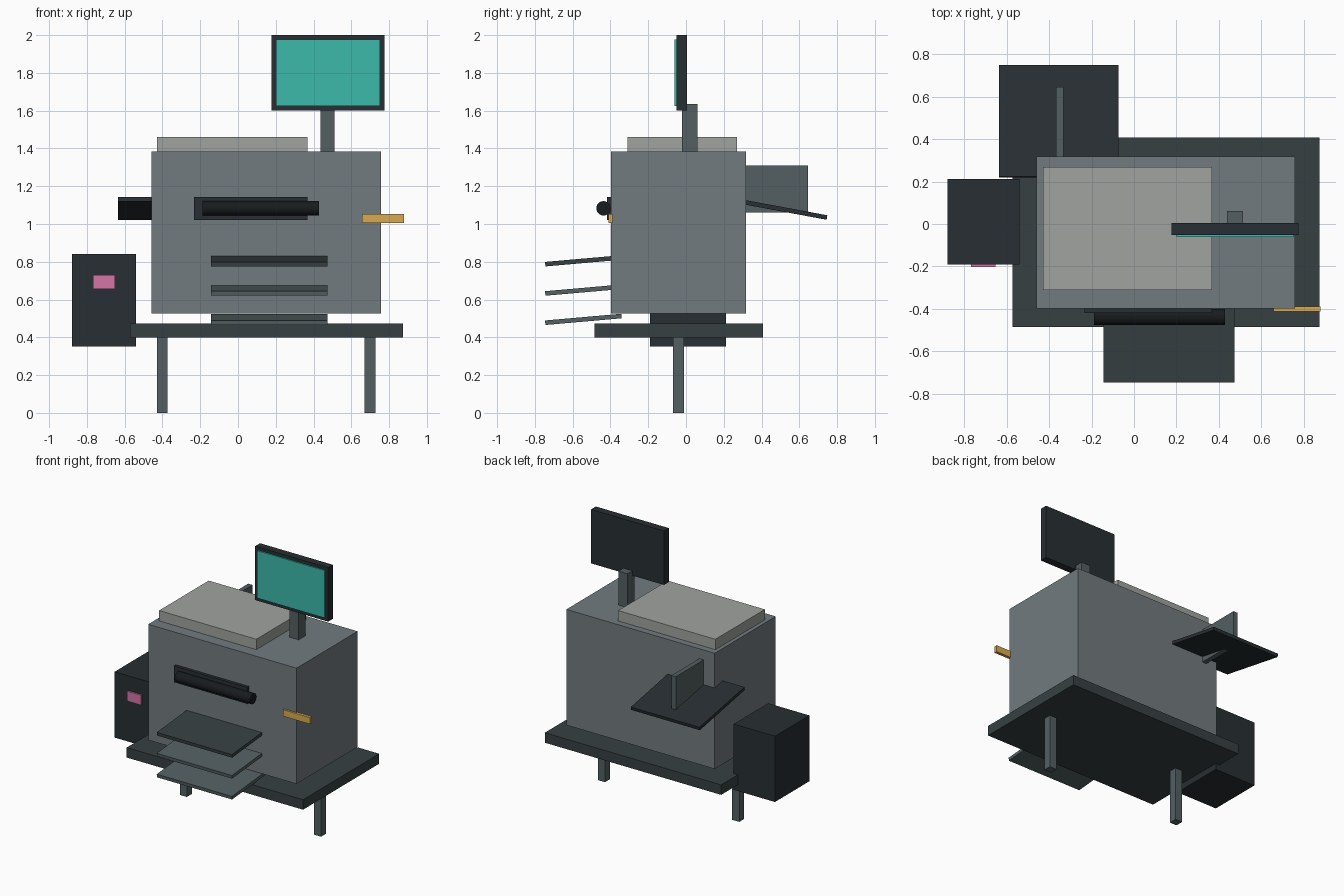
import bpy
import math

if "Cube" in bpy.data.objects:
    bpy.data.objects.remove(bpy.data.objects["Cube"])


def material(name, r, g, b):
    """Material from an sRGB colour (0-255)."""
    m = bpy.data.materials.new(name)
    m.diffuse_color = [(c / 255) ** 2.2 for c in (r, g, b)] + [1]
    m.use_nodes = True
    m.node_tree.nodes["Principled BSDF"].inputs["Base Color"].default_value = m.diffuse_color
    return m


SHELL = material("shell_grey", 114, 122, 126)
LID = material("lid_grey", 158, 162, 158)
DARK = material("charcoal", 44, 50, 53)
TABLE = material("slate", 58, 66, 68)
STEEL = material("steel", 84, 96, 98)
BLACK = material("black", 30, 33, 35)
TEAL = material("teal", 62, 184, 170)
PINK = material("pink", 212, 116, 164)
GOLD = material("gold", 216, 168, 84)


def box(name, x, y, z, mat, tilt=0):
    """Box from (min, max) ranges, optionally tilted about x (degrees)."""
    ranges = (x, y, z)
    bpy.ops.mesh.primitive_cube_add(size=1, location=[(a + b) / 2 for a, b in ranges])
    ob = bpy.context.object
    ob.name = name
    ob.scale = [b - a for a, b in ranges]
    bpy.ops.object.transform_apply(location=False, rotation=False, scale=True)
    ob.rotation_euler.x = math.radians(tilt)
    ob.data.materials.append(mat)
    return ob


# Table and its two legs
box("table_top", (-0.573, 0.873), (-0.485, 0.407), (0.398, 0.472), TABLE)
for side, cx in (("left", -0.401), ("right", 0.7)):
    box(f"{side}_leg", (cx - 0.029, cx + 0.029), (-0.068, -0.01), (0, 0.4), STEEL)

# Machine housing and lid
box("housing", (-0.458, 0.758), (-0.397, 0.318), (0.525, 1.383), SHELL)
box("lid", (-0.429, 0.368), (-0.311, 0.269), (1.375, 1.46), LID)

# Monitor on a post
box("monitor_post", (0.437, 0.512), (-0.021, 0.062), (1.37, 1.635), STEEL)
box("monitor_case", (0.177, 0.775), (-0.051, 0.005), (1.6, 2.0), DARK)
box("monitor_screen", (0.2, 0.752), (-0.061, -0.045), (1.625, 1.976), TEAL)

# Side cabinet with label
box("side_cabinet", (-0.878, -0.54), (-0.191, 0.212), (0.352, 0.84), DARK)
box("cabinet_label", (-0.768, -0.652), (-0.203, -0.185), (0.657, 0.73), PINK)

# Front slot and roller
box("feed_slot", (-0.232, 0.368), (-0.419, -0.37), (1.022, 1.144), DARK)
bpy.ops.mesh.primitive_cylinder_add(vertices=24, radius=0.038, depth=0.617,
                                    location=(0.121, -0.437, 1.083),
                                    rotation=(0, math.pi / 2, 0))
roller = bpy.context.object
roller.name = "feed_roller"
roller.data.materials.append(BLACK)
bpy.ops.object.shade_smooth_by_angle(angle=math.radians(35))

# Handle at the right front edge
box("handle", (0.656, 0.878), (-0.411, -0.389), (1.005, 1.054), GOLD)

# Three sloped output trays
for i, (cz, mat) in enumerate(((0.805, TABLE), (0.65, STEEL), (0.495, STEEL))):
    box(f"output_tray_{i + 1}", (-0.144, 0.473), (-0.746, -0.341),
        (cz - 0.012, cz + 0.012), mat, tilt=5)

# Rear tray with its paper guide
box("rear_tray", (-0.635, -0.072), (0.216, 0.751), (1.071, 1.095), DARK, tilt=-10.5)
box("rear_guide", (-0.368, -0.332), (0.315, 0.645), (1.06, 1.31), STEEL)
